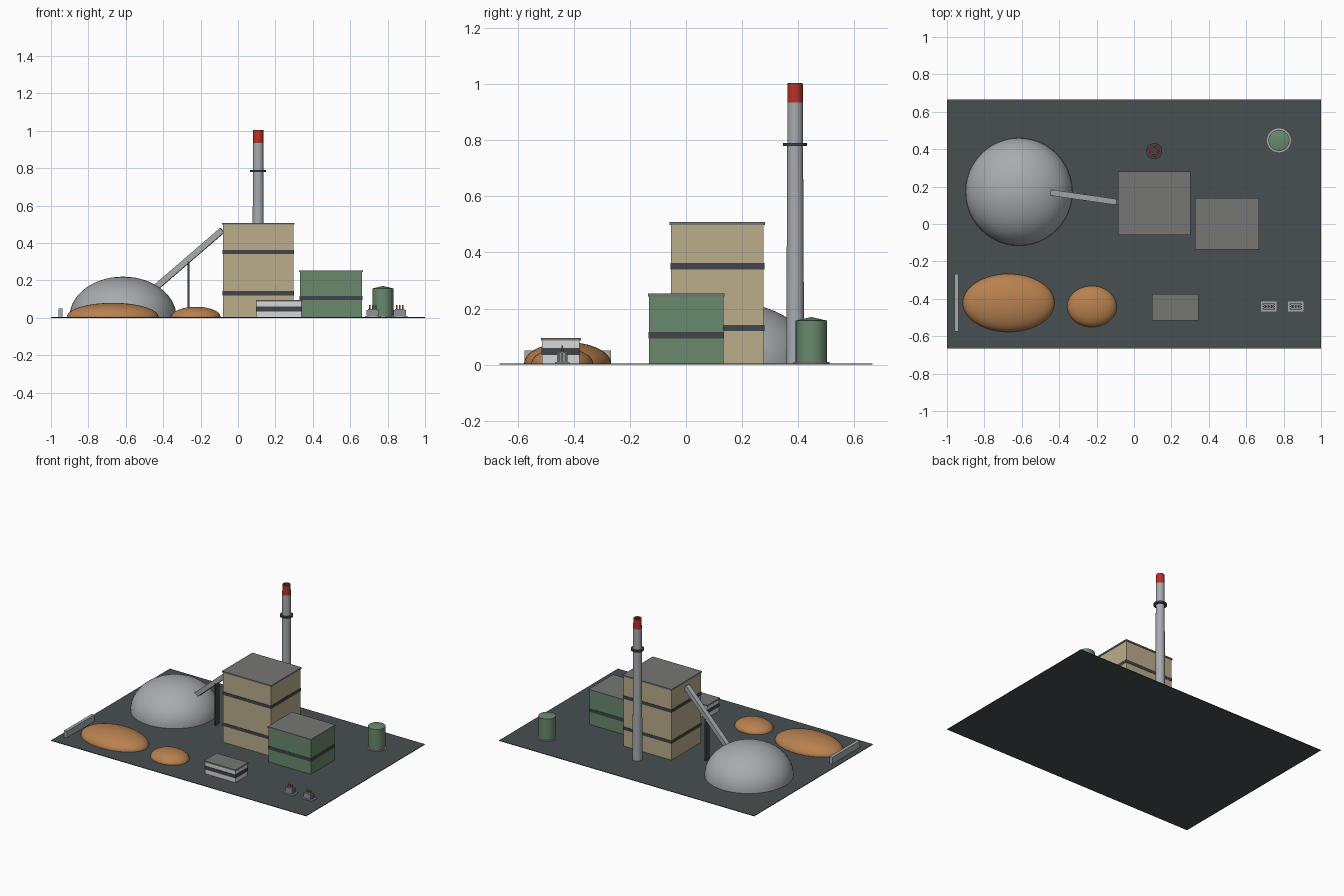
import bpy, bmesh, math
from mathutils import Vector, Matrix

cube = bpy.data.objects.get("Cube")
if cube:
    bpy.data.objects.remove(cube, do_unlink=True)


def material(name, r, g, b):
    m = bpy.data.materials.new(name)
    m.use_nodes = True
    m.diffuse_color = (r, g, b, 1)
    m.node_tree.nodes["Principled BSDF"].inputs["Base Color"].default_value = (r, g, b, 1)
    return m


asphalt = material("dark asphalt", .065, .08, .082)
concrete = material("light concrete", .39, .41, .43)
wood = material("wood chips", .48, .22, .08)
beige = material("beige cladding", .50, .42, .26)
green = material("green cladding", .14, .25, .155)
band_dark = material("dark band", .052, .06, .068)
roof_grey = material("roof grey", .18, .18, .178)
white = material("office white", .68, .68, .68)
red = material("warning red", .48, .032, .023)
steel = material("equipment grey", .27, .29, .30)

GROUND = 0.004


def add_object(name, bm, mats, smooth=False):
    bmesh.ops.recalc_face_normals(bm, faces=bm.faces)
    mesh = bpy.data.meshes.new(name)
    bm.to_mesh(mesh)
    bm.free()
    for m in mats:
        mesh.materials.append(m)
    ob = bpy.data.objects.new(name, mesh)
    bpy.context.collection.objects.link(ob)
    if smooth:
        bpy.ops.object.select_all(action='DESELECT')
        ob.select_set(True)
        bpy.context.view_layer.objects.active = ob
        bpy.ops.object.shade_smooth_by_angle(angle=math.radians(35))
    return ob


def box(name, x, y, z, mat):
    """Axis-aligned box from (low, high) ranges."""
    bm = bmesh.new()
    size = [r[1] - r[0] for r in (x, y, z)]
    mid = Vector([(r[0] + r[1]) / 2 for r in (x, y, z)])
    bmesh.ops.create_cube(bm, size=1, matrix=Matrix.Translation(mid) @ Matrix.Diagonal((*size, 1)))
    return add_object(name, bm, [mat])


def lathe(name, profile, centre, mats, steps=32, scale_y=1, rule=None):
    """Revolve (radius, height) points about a vertical axis."""
    bm = bmesh.new()
    verts = [bm.verts.new((r, 0, z)) for r, z in profile]
    edges = [bm.edges.new(pair) for pair in zip(verts, verts[1:])]
    bmesh.ops.spin(bm, geom=verts + edges, cent=(0, 0, 0), axis=(0, 0, 1),
                   angle=math.tau, steps=steps, use_duplicate=False)
    bmesh.ops.remove_doubles(bm, verts=bm.verts, dist=1e-5)
    bmesh.ops.scale(bm, vec=(1, scale_y, 1), verts=bm.verts)
    if rule:
        for f in bm.faces:
            f.material_index = rule(f.calc_center_median())
    ob = add_object(name, bm, mats, True)
    ob.location = (*centre, 0)
    return ob


def mound(name, centre, rx, ry, height, mat):
    n = 14
    arc = [(rx * math.cos(i * math.pi / 2 / n),
            GROUND + (height - GROUND) * math.sin(i * math.pi / 2 / n)) for i in range(n + 1)]
    arc[-1] = (0, height)
    lathe(name, [(0, GROUND)] + arc, centre, [mat], 48, ry / rx)


def building(name, x, y, height, wall, bands, lip):
    """Walls, flat overhanging roof and thin dark bands all round."""
    grow = lambda r, d: (r[0] - d, r[1] + d)
    box(name + "_walls", x, y, (GROUND, height - .01), wall)
    box(name + "_roof", grow(x, lip), grow(y, lip), (height - .01, height), roof_grey)
    for i, z in enumerate(bands):
        box(f"{name}_band_{i + 1}", grow(x, .002), grow(y, .002), z, band_dark)


# Site slab
box("ground_slab", (-1, 1), (-.665, .665), (0, GROUND), asphalt)

# Storage dome, fuel piles and retaining wall
mound("storage_dome", (-.615, .172), .286, .288, .22, concrete)
mound("large_fuel_pile", (-.67, -.422), .245, .155, .08, wood)
mound("small_fuel_pile", (-.225, -.441), .132, .11, .059, wood)
box("retaining_wall", (-.96, -.938), (-.575, -.268), (GROUND, .05), concrete)

# Buildings
building("boiler_house", (-.08, .297), (-.054, .277), .508, beige,
         [(.12, .142), (.34, .362)], .005)
building("turbine_hall", (.331, .664), (-.132, .134), .254, green, [(.094, .117)], .004)
building("office", (.099, .34), (-.513, -.379), .096, white, [(.035, .06)], .004)

# Chimney with red tip, dark flue and gallery ring
lathe("chimney", [(0, GROUND), (.032, GROUND), (.0275, .935), (.027, 1.004),
                  (.018, 1.004), (.018, .96), (0, .96)], (.108, .389),
      [concrete, red, band_dark], 32,
      rule=lambda c: 0 if c.z < .93 else (1 if c.xy.length > .02 else 2))
lathe("chimney_gallery", [(.027, .779), (.043, .779), (.043, .791), (.027, .791), (.027, .779)],
      (.108, .389), [band_dark])

# Water tank on a round pad
lathe("tank_pad", [(0, GROUND), (.064, GROUND), (.064, .009), (0, .009)], (.775, .447), [concrete])
lathe("water_tank", [(0, .009), (.056, .009), (.056, .157), (0, .17)], (.775, .447), [green])

# Inclined conveyor and its support
start, end = Vector((-.438, .167, .163)), Vector((-.084, .116, .468))
bm = bmesh.new()
bmesh.ops.create_cube(bm, size=1, matrix=Matrix.Diagonal((.032, .032, (end - start).length, 1)))
conveyor = add_object("conveyor_gallery", bm, [concrete])
conveyor.location = (start + end) / 2
conveyor.rotation_euler = (end - start).to_track_quat('Z', 'Y').to_euler()
box("conveyor_support", (-.269, -.26), (.122, .162), (GROUND, .3), band_dark)

# Transformers: plinth, body, cooling fins and bushings
for side, x in (("right", .72), ("left", .865)):
    y = -.441
    box(side + "_transformer_plinth", (x - .042, x + .042), (y - .026, y + .026), (GROUND, .01), concrete)
    box(side + "_transformer_body", (x - .025, x + .025), (y - .018, y + .018), (.01, .046), steel)
    for sx in (-1, 1):
        for i in (-1, 0, 1):
            fx, fy = x + sx * .029, y + i * .012
            box(side + "_transformer_fin", (fx - .005, fx + .005), (fy - .003, fy + .003), (.012, .042), steel)
    for i in (-1, 0, 1):
        lathe(side + "_transformer_bushing", [(0, .046), (.005, .046), (.003, .068), (0, .068)],
              (x + i * .016, y), [wood], 10)
